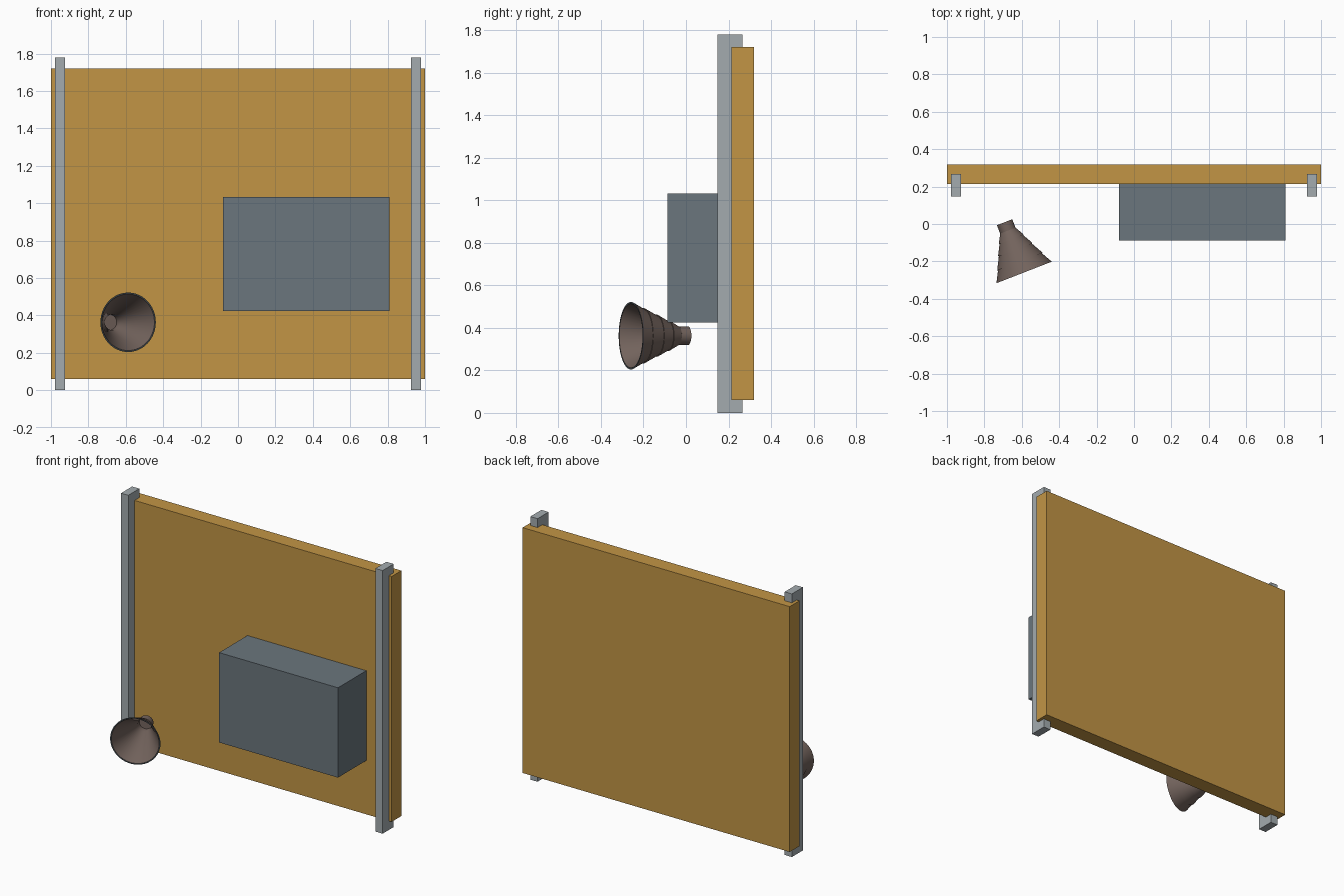
import bpy, bmesh, math
from mathutils import Vector

cube = bpy.data.objects.get("Cube")
if cube:
    bpy.data.objects.remove(cube, do_unlink=True)


def material(name, rgb):
    m = bpy.data.materials.new(name)
    m.use_nodes = True
    m.diffuse_color = (*rgb, 1)
    m.node_tree.nodes["Principled BSDF"].inputs["Base Color"].default_value = (*rgb, 1)
    return m


ochre = material("ochre board", (0.54, 0.30, 0.06))
steel = material("light steel", (0.37, 0.41, 0.43))
slate = material("slate grey", (0.145, 0.18, 0.205))
brown = material("brown horn", (0.17, 0.125, 0.108))
dark = material("dark rim", (0.06, 0.075, 0.085))


def add_object(name, bm, *mats):
    bmesh.ops.recalc_face_normals(bm, faces=bm.faces)
    mesh = bpy.data.meshes.new(name)
    bm.to_mesh(mesh)
    bm.free()
    for m in mats:
        mesh.materials.append(m)
    ob = bpy.data.objects.new(name, mesh)
    bpy.context.collection.objects.link(ob)
    return ob


def box(name, low, high, mat):
    low, high = Vector(low), Vector(high)
    bm = bmesh.new()
    bmesh.ops.create_cube(bm, size=1)
    bmesh.ops.scale(bm, vec=high - low, verts=bm.verts)
    ob = add_object(name, bm, mat)
    ob.location = (low + high) / 2
    return ob


def lathe(name, profile, rim_strip, mats, sides=48):
    """Revolve (radius, height) points about z; one strip takes the rim colour."""
    bm = bmesh.new()
    rings = []
    for r, h in profile:
        rings.append([bm.verts.new((r * math.cos(a), r * math.sin(a), h))
                      for a in (math.tau * i / sides for i in range(sides))])
    for s, (a, b) in enumerate(zip(rings, rings[1:])):
        for i in range(sides):
            j = (i + 1) % sides
            f = bm.faces.new((a[i], a[j], b[j], b[i]))
            f.material_index = int(s == rim_strip)
    bm.faces.new(rings[0])
    bm.faces.new(rings[-1])
    return add_object(name, bm, *mats)


# Board, its two posts and the cabinet on the front
box("board", (-1, 0.215, 0.06), (1, 0.319, 1.72), ochre)
for side, name in ((-1, "right_post"), (1, "left_post")):
    x = side * 0.952
    box(name, (x - 0.027, 0.148, 0), (x + 0.027, 0.266, 1.78), steel)
box("cabinet", (-0.08, -0.088, 0.424), (0.81, 0.22, 1.032), slate)

# Horn: back cap, neck, stepped flare, rim, then the inside down to the throat
outside = [(0.044, 0.288), (0.044, 0.24)]
steps = [0.24, 0.19, 0.13, 0.062, 0]
for back, front in zip(steps, steps[1:]):
    outside += [(0.154 - 0.46 * back, back), (0.159 - 0.46 * front, front)]
inside = [(0.151, 0), (0.042, 0.236), (0.042, 0.276)]
horn = lathe("horn", outside + inside, len(outside) - 1, (brown, dark))
horn.location = (-0.5875, -0.259, 0.363)
horn.rotation_euler = Vector((-0.363, 0.932, 0)).to_track_quat("Z", "Y").to_euler()

bpy.ops.object.select_all(action="DESELECT")
horn.select_set(True)
bpy.context.view_layer.objects.active = horn
bpy.ops.object.shade_smooth_by_angle(angle=math.radians(25))
